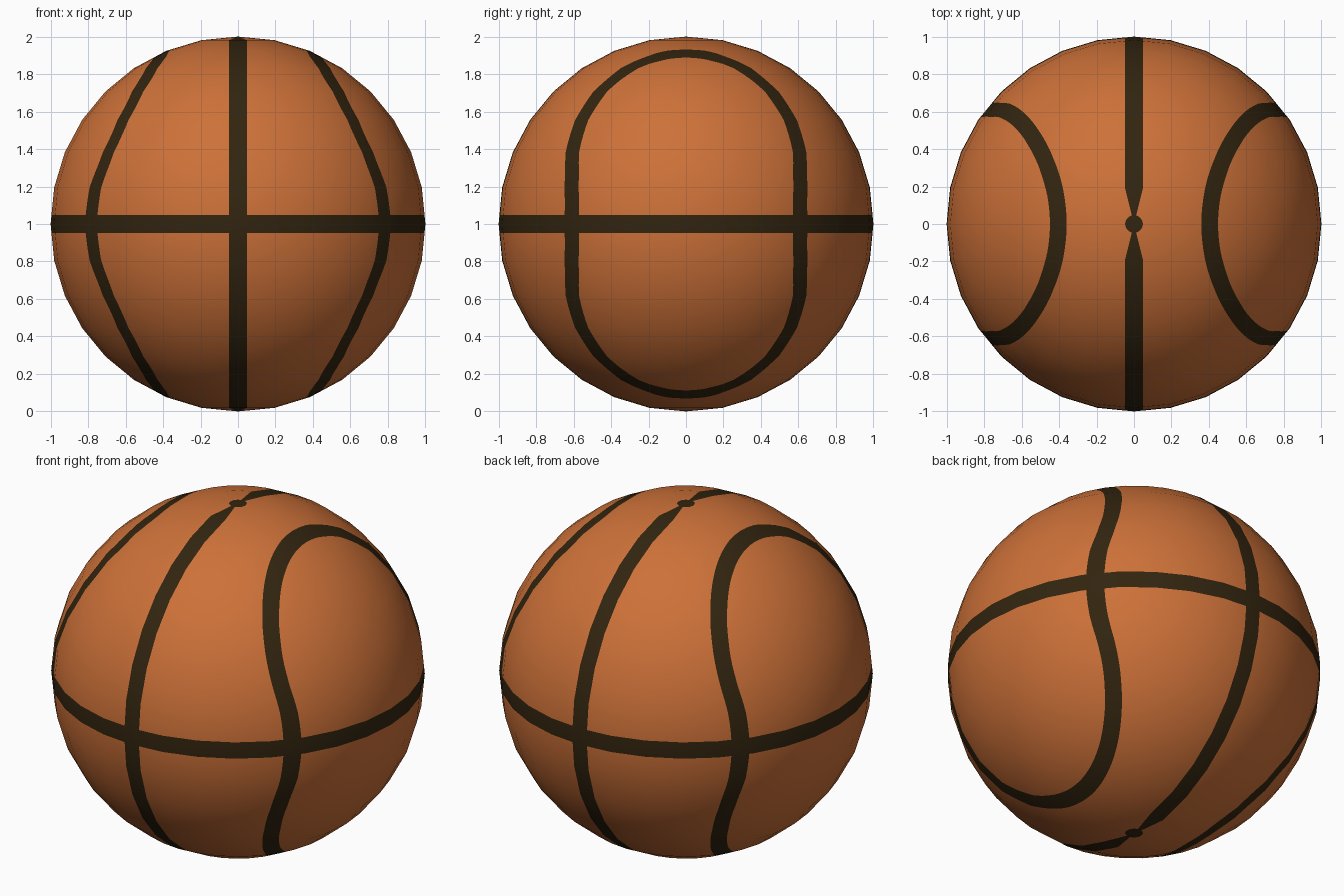
import bpy, bmesh
from math import hypot
from mathutils import Vector

if "Cube" in bpy.data.objects:
    bpy.data.objects.remove(bpy.data.objects["Cube"])


def material(name, rgb):
    m = bpy.data.materials.new(name)
    m.diffuse_color = (*rgb, 1)
    m.use_nodes = True
    m.node_tree.nodes["Principled BSDF"].inputs["Base Color"].default_value = m.diffuse_color
    return m


# Seam rules: each is negative inside its seam, for a point on the unit ball
def equator_seam(p):
    return abs(p.z) - 0.048


def meridian_seam(p):
    # constant width, pinched towards the poles
    return abs(p.x) - 0.047 * min(1, hypot(p.x, p.y) / 0.195)


def pole_dot(p):
    return hypot(p.x, p.y) - 0.047


def side_seam(p):
    # stadium outline seen from the side, foreshortened by the ball
    p = p.normalized()
    d = hypot(p.y, max(abs(p.z) - 0.30, 0)) - 0.615
    return abs(d) - 0.05 * abs(p.x)


SEAMS = (equator_seam, meridian_seam, pole_dot, side_seam)


def cut(bm, rule):
    """Cut the faces along the line where the rule is zero."""
    value = {v: rule(v.co) for v in bm.verts}
    points = []
    for e in list(bm.edges):
        a, b = e.verts
        if value[a] * value[b] >= 0:
            continue
        lo, hi = 0.0, 1.0
        for _ in range(14):
            mid = (lo + hi) / 2
            if rule(a.co.lerp(b.co, mid)) * value[a] > 0:
                lo = mid
            else:
                hi = mid
        co = a.co.lerp(b.co, lo)
        v = bmesh.utils.edge_split(e, a, min(max(lo, 0.001), 0.999))[1]
        v.co = co
        points.append(v)
    bmesh.ops.connect_verts(bm, verts=points)


# Ball: 32 x 16 sphere, faces divided flat so the seams can be cut in
bm = bmesh.new()
bmesh.ops.create_uvsphere(bm, u_segments=32, v_segments=16, radius=1)
bmesh.ops.subdivide_edges(bm, edges=bm.edges[:], cuts=6, use_grid_fill=True)
for rule in SEAMS:
    cut(bm, rule)

# Colour the seams
for f in bm.faces:
    f.smooth = True
    c = f.calc_center_median()
    f.material_index = int(any(rule(c) < 0 for rule in SEAMS))

mesh = bpy.data.meshes.new("ball")
bm.to_mesh(mesh)
bm.free()
mesh.materials.append(material("orange leather", (0.61, 0.165, 0.04)))
mesh.materials.append(material("dark seam", (0.032, 0.018, 0.005)))
# Round shading across the flat facets
mesh.normals_split_custom_set_from_vertices([v.co.normalized() for v in mesh.vertices])
ball = bpy.data.objects.new("ball", mesh)
ball.location = Vector((0, 0, 1))
bpy.context.collection.objects.link(ball)
